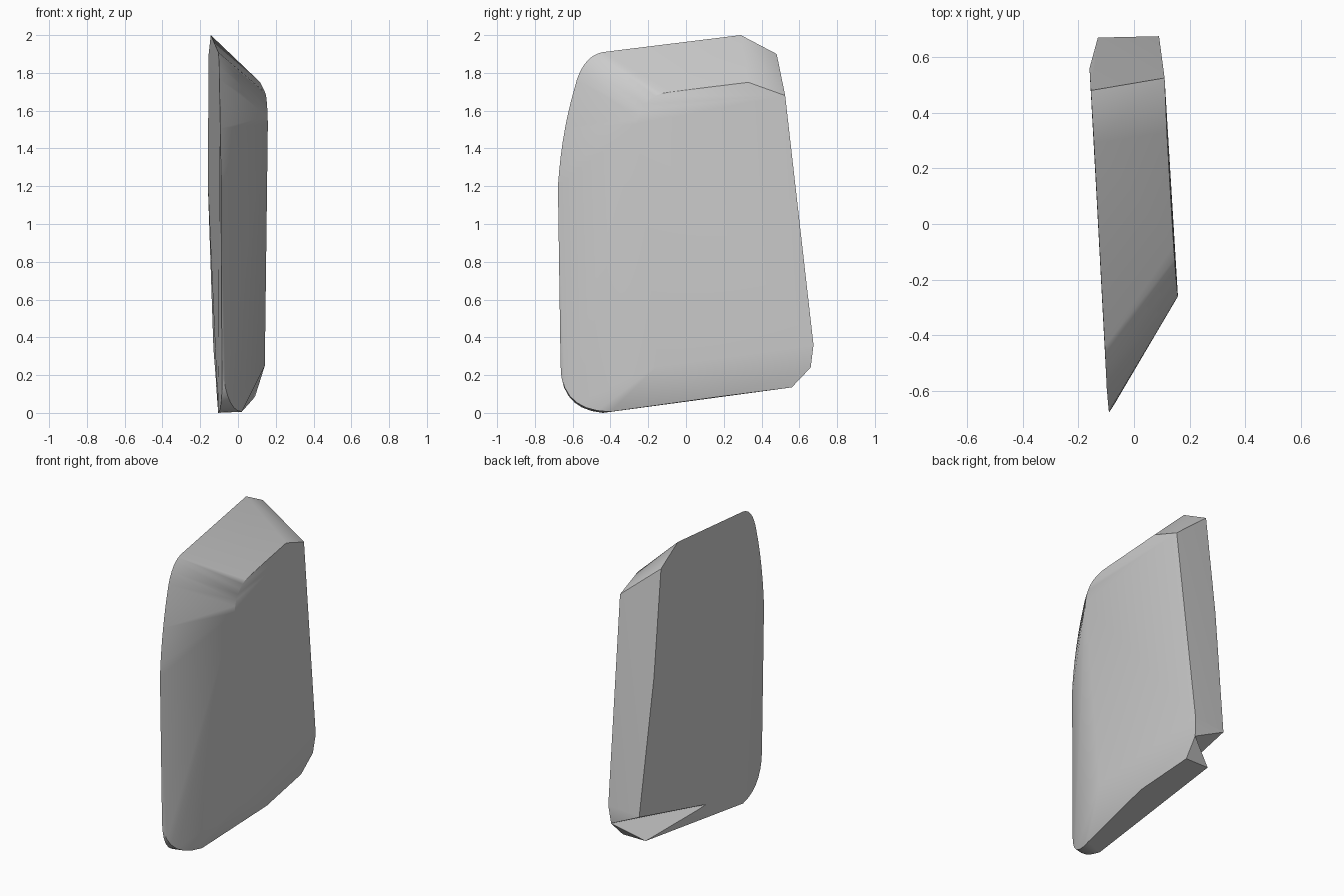
import bpy, bmesh, math
from mathutils import Vector

cube = bpy.data.objects.get("Cube")
if cube:
    bpy.data.objects.remove(cube)


def arc(a, b, c, n=7):
    """Rounded corner from a to c, pulled towards b."""
    a, b, c = Vector(a), Vector(b), Vector(c)
    ts = [i / n for i in range(n + 1)]
    return [a * (1 - t) ** 2 + b * 2 * t * (1 - t) + c * t * t for t in ts]


def hull_object(name, points):
    bm = bmesh.new()
    for p in points:
        bm.verts.new(p)
    res = bmesh.ops.convex_hull(bm, input=bm.verts)
    loose = [g for g in res["geom_interior"] if isinstance(g, bmesh.types.BMVert)]
    bmesh.ops.delete(bm, geom=loose, context="VERTS")
    bmesh.ops.dissolve_limit(bm, angle_limit=math.radians(0.5), verts=bm.verts, edges=bm.edges)
    bmesh.ops.recalc_face_normals(bm, faces=bm.faces)
    mesh = bpy.data.meshes.new(name)
    bm.to_mesh(mesh)
    bm.free()
    obj = bpy.data.objects.new(name, mesh)
    bpy.context.collection.objects.link(obj)
    return obj


# Lower rear corners, shared by the slab and the notch
heel_top = Vector((-0.13, 0.67, 0.34))
heel_low = Vector((-0.10, 0.56, 0.135))
heel_side = Vector((0.08, 0.66, 0.24))
notch_tip = Vector((-0.112, -0.03, 0.15))

# Wide rim: front edge, rounded corners, top and back
wide = arc((-0.09, -0.678, 1.2), (-0.092, -0.66, 1.48), (-0.098, -0.59, 1.72))
wide += arc((-0.098, -0.59, 1.72), (-0.10, -0.55, 1.89), (-0.105, -0.44, 1.91))
wide += arc((-0.085, -0.664, 0.25), (-0.08, -0.665, 0.02), (-0.105, -0.44, 0.0))
wide += [(-0.144, 0.29, 2.0), (-0.155, 0.48, 1.9), (-0.16, 0.56, 1.22), heel_top, heel_low]

# Narrow rim: raised side face
narrow = arc((0.158, -0.26, 1.53), (0.155, -0.25, 1.68), (0.142, -0.08, 1.70))
narrow += [(0.118, 0.33, 1.75), (0.11, 0.525, 1.68), (0.09, 0.675, 0.36), heel_side,
           (0.065, 0.56, 0.135), (0.09, 0.17, 0.085), (0.142, -0.15, 0.25)]

# Underside edge, opening out from the front corner
under = arc((-0.085, -0.664, 0.25), (-0.06, -0.66, 0.01), (0.02, -0.40, 0.006))

slab = hull_object("slab", wide + narrow + under)

# Wedge notch in the lower rear corner
cutter = hull_object("notch_cutter", [
    heel_side + (heel_side - notch_tip) * 0.05,
    notch_tip + (notch_tip - heel_side) * 0.2,
    heel_top + (heel_top - heel_side) * 0.5,
    heel_low + (heel_low - heel_side) * 0.5])
cutter.hide_render = True
cut = slab.modifiers.new("notch", "BOOLEAN")
cut.object = cutter
cut.operation = "DIFFERENCE"
cut.solver = "EXACT"
bpy.ops.object.select_all(action="DESELECT")
slab.select_set(True)
bpy.context.view_layer.objects.active = slab
bpy.ops.object.modifier_apply(modifier="notch")
bpy.data.objects.remove(cutter)

# Flat grey material
grey = bpy.data.materials.new("light_grey")
grey.use_nodes = True
colour = (0.6, 0.6, 0.6, 1)
grey.diffuse_color = colour
grey.node_tree.nodes["Principled BSDF"].inputs["Base Color"].default_value = colour
slab.data.materials.clear()
slab.data.materials.append(grey)

# Sharp edges, except the soft front edge of the raised side
bpy.ops.object.shade_smooth_by_angle(angle=math.radians(28))
verts = slab.data.vertices
for e in slab.data.edges:
    mid = (verts[e.vertices[0]].co + verts[e.vertices[1]].co) / 2
    if mid.x > 0.13 and mid.y < -0.17:
        e.use_edge_sharp = False
weighted = slab.modifiers.new("weighted_normals", "WEIGHTED_NORMAL")
weighted.keep_sharp = True
